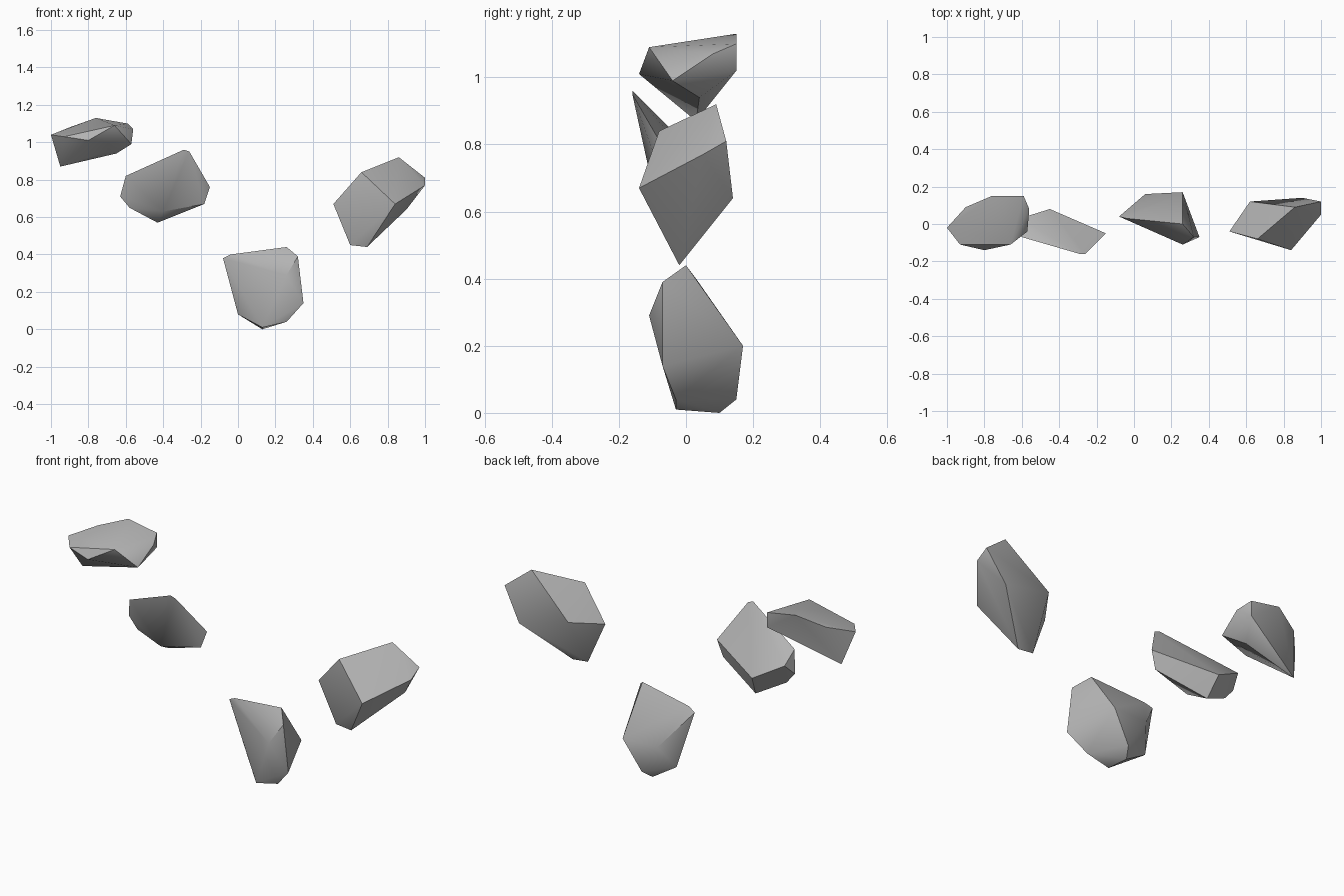
import bpy
import bmesh
import math
from mathutils import Vector

default_cube = bpy.data.objects.get("Cube")
if default_cube:
    bpy.data.objects.remove(default_cube, do_unlink=True)

UNIT = 0.01  # corner positions are given in hundredths


def make_material(name, colour):
    material = bpy.data.materials.new(name)
    material.use_nodes = True
    material.diffuse_color = colour
    shader = next(n for n in material.node_tree.nodes if n.type == "BSDF_PRINCIPLED")
    shader.inputs["Base Color"].default_value = colour
    shader.inputs["Roughness"].default_value = 0.9
    return material


stone_grey = make_material("stone grey", (0.45, 0.45, 0.45, 1))


def make_rock(name, corners):
    """Wrap a convex faceted stone around a few corner points."""
    points = [Vector(corner) * UNIT for corner in corners]
    centre = sum(points, Vector()) / len(points)
    bm = bmesh.new()
    for point in points:
        bm.verts.new(point - centre)
    hull = bmesh.ops.convex_hull(bm, input=list(bm.verts))
    inside = {v for v in hull["geom_interior"] if isinstance(v, bmesh.types.BMVert)}
    bmesh.ops.delete(bm, geom=list(inside), context="VERTS")
    bmesh.ops.recalc_face_normals(bm, faces=list(bm.faces))

    mesh = bpy.data.meshes.new(name)
    bm.to_mesh(mesh)
    bm.free()
    mesh.materials.append(stone_grey)
    rock = bpy.data.objects.new(name, mesh)
    rock.location = centre
    bpy.context.collection.objects.link(rock)

    # Soften shallow creases while keeping the hard ridges
    bpy.ops.object.select_all(action="DESELECT")
    rock.select_set(True)
    bpy.context.view_layer.objects.active = rock
    bpy.ops.object.shade_smooth_by_angle(angle=math.radians(40))
    return rock


# Flat-topped rock, highest on the right
make_rock("upper_rock", [
    (-76, 15, 113), (-59, 15, 110), (-66, -11, 109), (-56, 8, 107),
    (-59, 15, 102), (-57, -4, 99), (-80, -14, 101), (-93, -11, 103),
    (-100, -2, 104), (-95, 3, 87), (-65, 4, 94), (-90, 9, 108),
])

# Leaning slab beside it, with its peak tipped forward
make_rock("leaning_rock", [
    (-29, -16, 96), (-26, -16, 95), (-15, -5, 76), (-18, -6, 67),
    (-43, 2, 57), (-58, -3, 65), (-63, -3, 71), (-60, -7, 82),
    (-45, 8, 68), (-61, 3, 77), (-40, -9, 63),
])

# Rounded chunk at the bottom
make_rock("lower_rock", [
    (-8, 4, 38), (-4, 3, 40), (26, 0, 44), (32, -7, 39),
    (26, -11, 29), (35, -7, 14), (26, 17, 20), (6, 16, 20),
    (26, -3, 4), (13, -3, 1), (13, 10, 0), (0, 8, 8), (16, 15, 4),
])

# Slanted block on the left
make_rock("slanted_rock", [
    (86, 9, 92), (66, -8, 84), (84, -14, 67), (100, 12, 81),
    (100, 5, 77), (51, -4, 67), (69, -2, 44), (60, -2, 45),
    (62, 12, 71), (90, 14, 64),
])
